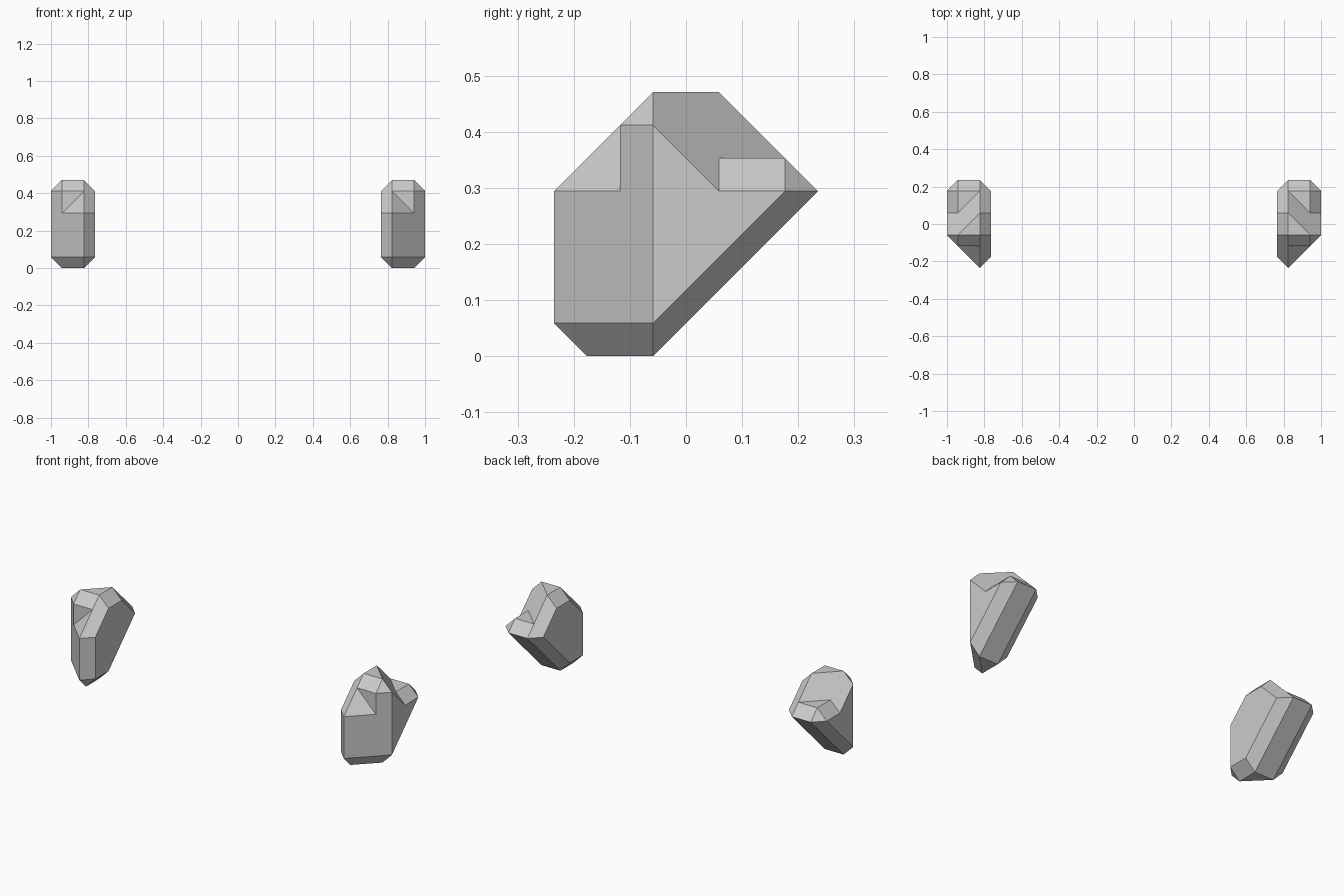
import bpy, bmesh
from math import radians
from mathutils import Vector

if "Cube" in bpy.data.objects:
    bpy.data.objects.remove(bpy.data.objects["Cube"])

U = 1 / 17                      # model grid unit
IN, OUT = 14, 16                # core layers of the right-hand stone

# Octahedral tip offsets give every core corner its 45 degree bevels
TIPS = [Vector(a) * s for a in ((1, 0, 0), (0, 1, 0), (0, 0, 1)) for s in (1, -1)]


def clean(bm):
    bmesh.ops.remove_doubles(bm, verts=bm.verts, dist=1e-3)
    bmesh.ops.dissolve_limit(bm, angle_limit=radians(0.5), verts=bm.verts, edges=bm.edges)
    bmesh.ops.recalc_face_normals(bm, faces=bm.faces)


def facet_hull(name, inner, outer):
    """Convex bevelled block around core corners given as (y, z) per x layer."""
    core = [Vector((IN, y, z)) for y, z in inner] + [Vector((OUT, y, z)) for y, z in outer]
    bm = bmesh.new()
    for p in {tuple(c + t) for c in core for t in TIPS}:
        bm.verts.new(p)
    bmesh.ops.convex_hull(bm, input=bm.verts)
    bmesh.ops.delete(bm, geom=[v for v in bm.verts if not v.link_faces], context='VERTS')
    clean(bm)
    me = bpy.data.meshes.new(name)
    bm.to_mesh(me)
    bm.free()
    ob = bpy.data.objects.new(name, me)
    bpy.context.collection.objects.link(ob)
    return ob


# Main body, front upper shoulder and rear ridge
stone = facet_hull("right_stone",
                   [(-3, 1), (-3, 5), (-1, 7), (1, 7), (3, 5), (-1, 1)],
                   [(-1, 1), (-1, 5), (1, 5)])
parts = [
    facet_hull("shoulder", [(-1, 7), (1, 7)], [(-1, 7), (-1, 5), (1, 5)]),
    facet_hull("rear_ridge", [(3, 5), (-1, 1)], [(3, 5), (1, 5), (-1, 1)]),
]

# Fuse the blocks into one solid
for part in parts:
    mod = stone.modifiers.new("fuse", 'BOOLEAN')
    mod.operation, mod.solver, mod.object = 'UNION', 'EXACT', part
fused = bpy.data.meshes.new_from_object(
    stone.evaluated_get(bpy.context.evaluated_depsgraph_get()))
stone.modifiers.clear()
for part in parts:
    bpy.data.objects.remove(part)

bm = bmesh.new()
bm.from_mesh(fused)
clean(bm)
bmesh.ops.scale(bm, vec=(U, U, U), verts=bm.verts)
bm.to_mesh(fused)
stone.data = fused

# Mirrored stone on the other side
bmesh.ops.scale(bm, vec=(-1, 1, 1), verts=bm.verts)
bmesh.ops.reverse_faces(bm, faces=bm.faces)
left = bpy.data.meshes.new("left_stone")
bm.to_mesh(left)
bm.free()
bpy.context.collection.objects.link(bpy.data.objects.new("left_stone", left))
